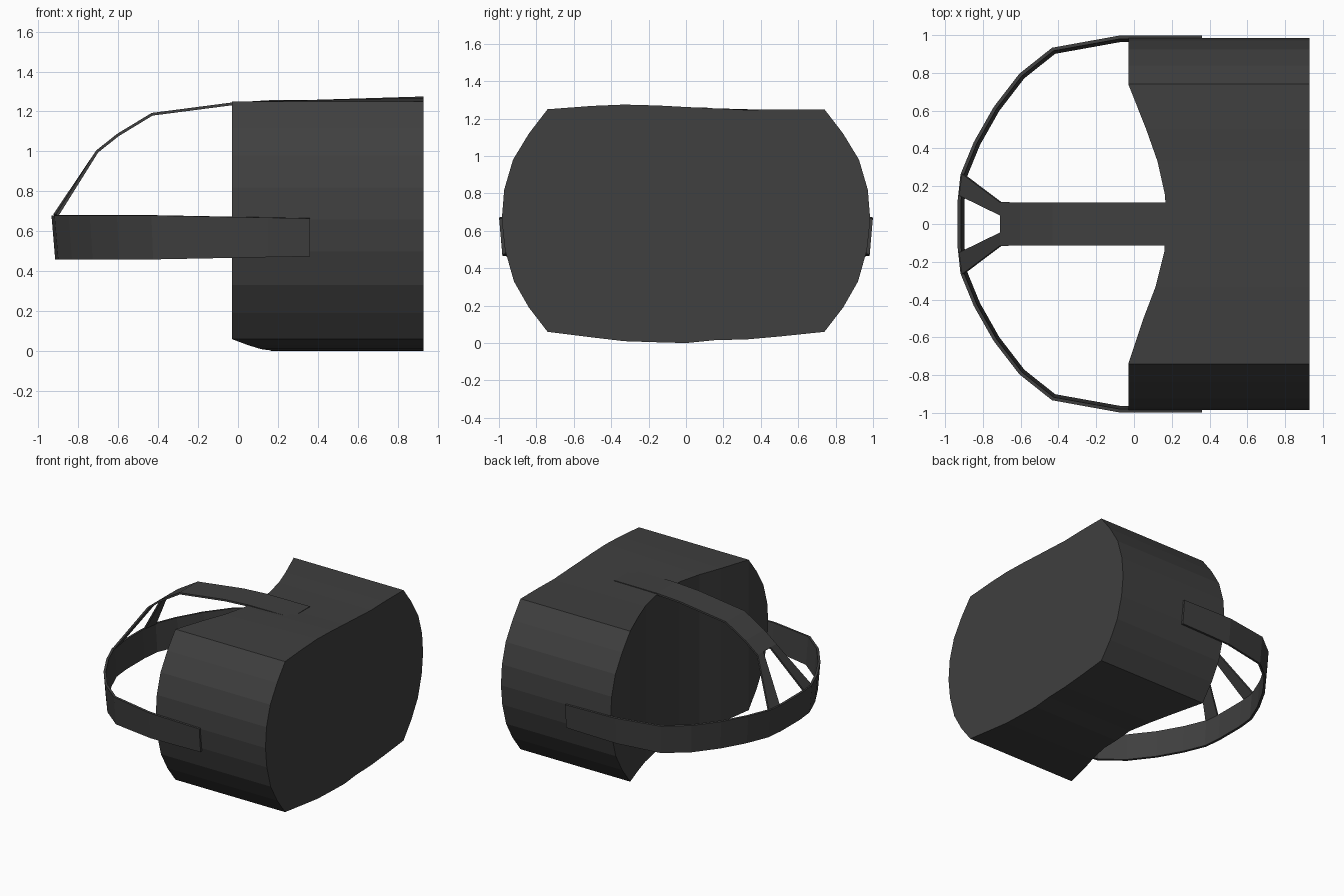
import bpy, bmesh

if "Cube" in bpy.data.objects:
    bpy.data.objects.remove(bpy.data.objects["Cube"])

dark = bpy.data.materials.new("charcoal_plastic")
dark.diffuse_color = (0.05, 0.05, 0.05, 1)
dark.use_nodes = True
dark.node_tree.nodes["Principled BSDF"].inputs["Base Color"].default_value = dark.diffuse_color


def finish(name, bm, thickness=0):
    """Turn a bmesh into a flat-shaded object, optionally solidified."""
    bmesh.ops.recalc_face_normals(bm, faces=bm.faces)
    me = bpy.data.meshes.new(name)
    bm.to_mesh(me)
    bm.free()
    me.materials.append(dark)
    ob = bpy.data.objects.new(name, me)
    bpy.context.collection.objects.link(ob)
    if thickness:
        mod = ob.modifiers.new("thickness", 'SOLIDIFY')
        mod.thickness = thickness
        mod.offset = 0
    return ob


def grid(bm, rows, skip=()):
    """Skin rows of points with quads; skip holds (row, column) gaps."""
    vs = [[bm.verts.new(p) for p in r] for r in rows]
    for i in range(len(vs) - 1):
        for j in range(len(vs[0]) - 1):
            if (i, j) not in skip:
                bm.faces.new((vs[i][j], vs[i + 1][j], vs[i + 1][j + 1], vs[i][j + 1]))


# headset body: (y, rear x, bottom z, front top z) across the width
cols = [(-.74, -.03, .06, 1.25), (-.5, .05, .03, 1.268), (-.33, .115, .01, 1.275),
        (-.15, .16, .004, 1.27), (0, .168, .0, 1.262), (.15, .165, .015, 1.255),
        (.33, .125, .02, 1.246), (.5, .065, .035, 1.25), (.74, -.03, .06, 1.25)]
# rounded cheek from bottom to top: (y, z)
cheek = [(.84, .19), (.92, .33), (.968, .5), (.985, .66), (.972, .82), (.925, .98), (.84, 1.12)]

bm = bmesh.new()


def ring(front):
    X = lambda x: .93 if front else x
    bot = [bm.verts.new((X(x), y, b)) for y, x, b, t in cols]
    right = [bm.verts.new((X(-.03), y, z)) for y, z in cheek]
    top = [bm.verts.new((X(x), y, t if front else 1.25)) for y, x, b, t in cols]
    left = [bm.verts.new((X(-.03), -y, z)) for y, z in cheek]
    return bot, right, top, left


rings = [ring(False), ring(True)]
loops = [b + r + t[::-1] + l[::-1] for b, r, t, l in rings]
n = len(loops[0])
for i in range(n):
    k = (i + 1) % n
    bm.faces.new((loops[0][i], loops[0][k], loops[1][k], loops[1][i]))
bm.faces.new(loops[1])                       # flat front plate
b, r, t, l = rings[0]
for i in range(len(cols) - 1):               # concave face side
    bm.faces.new((b[i], b[i + 1], t[i + 1], t[i]))
bm.faces.new([b[-1]] + r + [t[-1]])
bm.faces.new([b[0]] + l + [t[0]])
finish("headset_body", bm)

# head band running round the back, slightly tilted
half = [(.36, .99), (.15, .99), (-.08, .988), (-.43, .925), (-.6, .79), (-.735, .615),
        (-.84, .43), (-.91, .26), (-.925, .12)]
path = half + [(x, -y) for x, y in half[::-1]]
bm = bmesh.new()
rows = []
for x, y in path:
    d = .015 * min(1, max(0, (x + .43) / .79))   # band narrows toward the body
    rows.append([(x * (.98 if x < 0 else 1), y * .983, .46 + d), (x, y, .68 - d)])
grid(bm, rows)
finish("head_band", bm, .018)

# top strap that forks down to the head band
ys = (-.115, -.045, .045, .115)
line = [(.55, 1.252), (.17, 1.25), (-.03, 1.238), (-.43, 1.186), (-.6, 1.083), (-.705, 1.0)]
rows = [[(x, y, z) for y in ys] for x, z in line]
rows.append([(-.905, -.265, .68), (-.92, -.15, .68), (-.92, .15, .68), (-.905, .265, .68)])
bm = bmesh.new()
grid(bm, rows, skip={(len(rows) - 2, 1)})
finish("top_strap", bm, .014)
